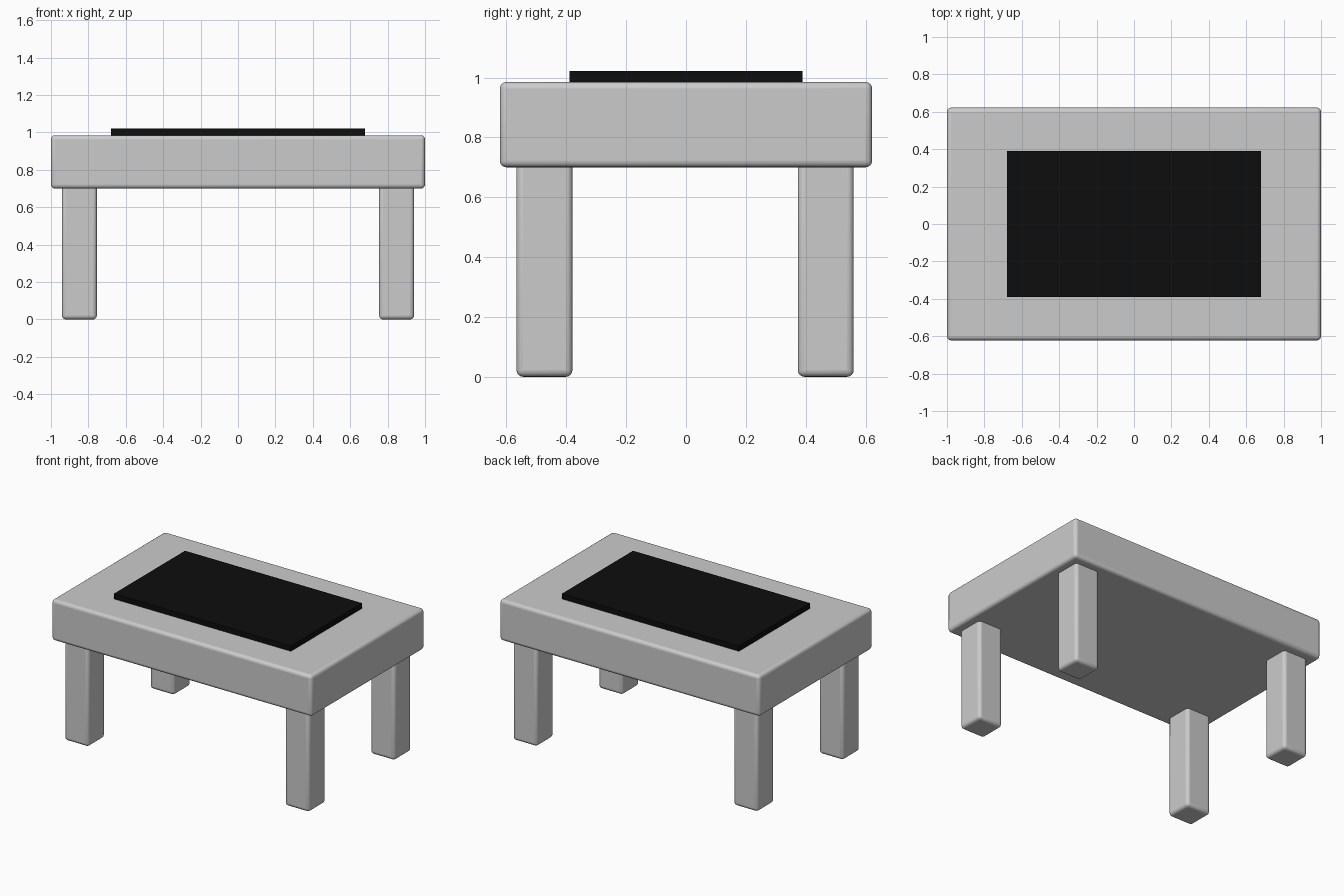
import bpy

if "Cube" in bpy.data.objects:
    bpy.data.objects.remove(bpy.data.objects["Cube"])


def box(name, lo, hi, bevel=0.0):
    """Box between two corners, optionally with rounded edges."""
    centre = [(a + b) / 2 for a, b in zip(lo, hi)]
    bpy.ops.mesh.primitive_cube_add(size=1, location=centre)
    ob = bpy.context.object
    ob.name = name
    ob.scale = [b - a for a, b in zip(lo, hi)]
    bpy.ops.object.transform_apply(location=False, rotation=False, scale=True)
    if bevel:
        mod = ob.modifiers.new("rounded_edges", "BEVEL")
        mod.width = bevel
        mod.segments = 4
        bpy.ops.object.shade_smooth_by_angle()
    return ob


# Thick table top
box("table_top", (-1, -0.622, 0.70), (1, 0.622, 0.985), 0.022)

# Four square legs, tucked slightly into the top
HALF = 0.0935
for side, x in (("left", -0.848), ("right", 0.848)):
    for end, y in (("front", -0.473), ("back", 0.467)):
        box(f"{end}_{side}_leg", (x - HALF, y - HALF, 0),
            (x + HALF, y + HALF, 0.725), 0.022)

# Black panel laid on the top
panel = box("top_panel", (-0.68, -0.39, 0.98), (0.68, 0.39, 1.022))
black = bpy.data.materials.new("black")
black.diffuse_color = (0.004, 0.004, 0.004, 1)
black.use_nodes = True
black.node_tree.nodes["Principled BSDF"].inputs["Base Color"].default_value = black.diffuse_color
panel.data.materials.append(black)
